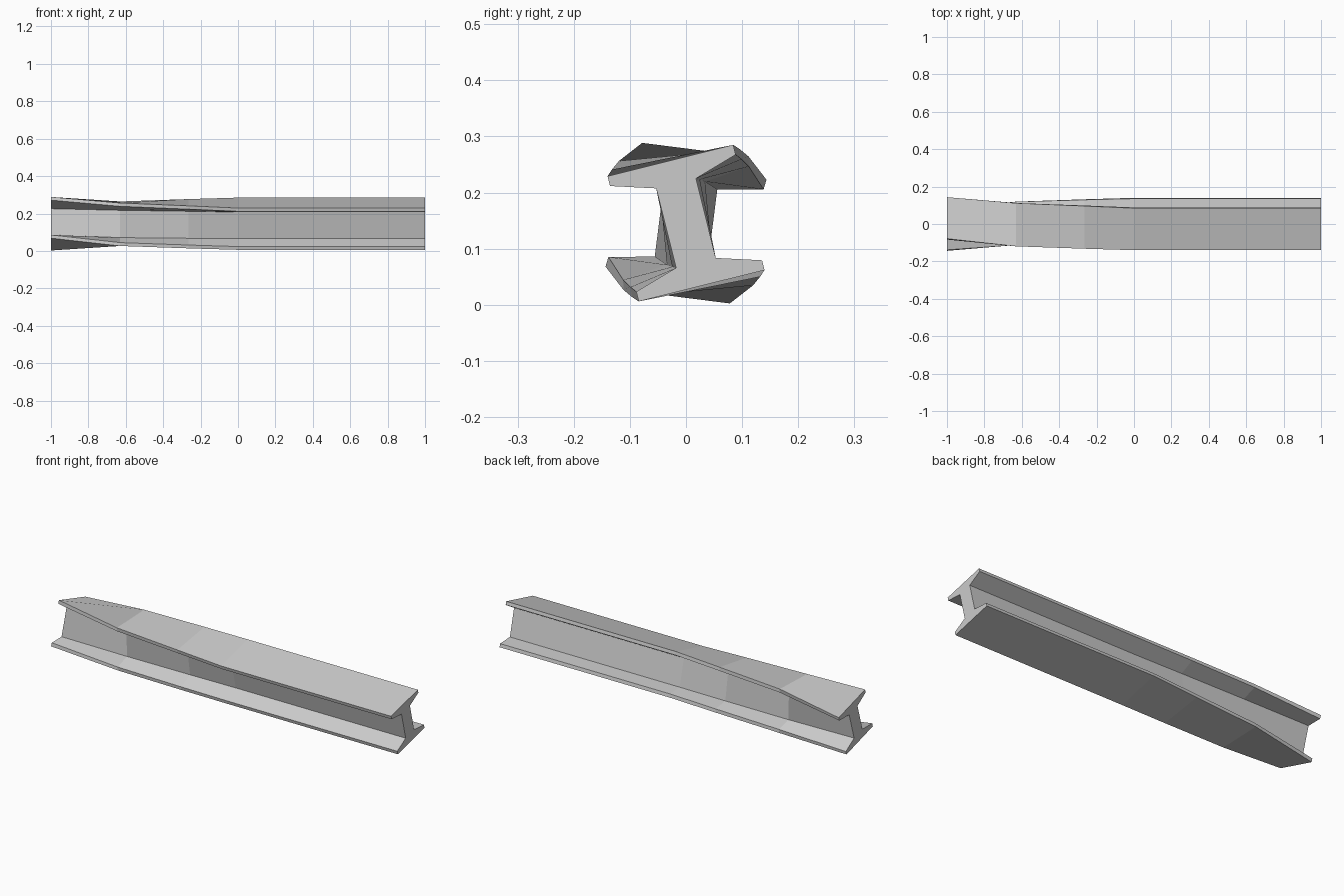
import bpy, bmesh, math

if "Cube" in bpy.data.objects:
    bpy.data.objects.remove(bpy.data.objects["Cube"])

# Half-width, half-height, tip underside, web root height, web half-thickness
W, H, TIP, ROOT, WEB = 0.1155, 0.115, 0.097, 0.073, 0.0365
CENTRE_Z = 0.1455

# Tapered-flange I profile: one quarter, mirrored round
quarter = [(W, H), (W, TIP), (WEB, ROOT)]
right = quarter + [(y, -z) for y, z in reversed(quarter)]
profile = right + [(-y, -z) for y, z in right]

# Stations along the beam: (x, twist in degrees)
stations = [(-1.0, -16.5), (-0.63, 2.0), (-0.265, 9.0), (0.0, 14.0), (1.0, 14.0)]

bm = bmesh.new()
rings = []
for x, deg in stations:
    c, s = math.cos(math.radians(deg)), math.sin(math.radians(deg))
    rings.append([bm.verts.new((x, y * c - z * s, y * s + z * c + CENTRE_Z))
                  for y, z in profile])

# Skin between stations
n = len(profile)
for a, b in zip(rings, rings[1:]):
    for i in range(n):
        j = (i + 1) % n
        bm.faces.new((a[i], a[j], b[j], b[i]))

# End caps
bm.faces.new(rings[0])
bm.faces.new(list(reversed(rings[-1])))
bmesh.ops.recalc_face_normals(bm, faces=bm.faces[:])

mesh = bpy.data.meshes.new("twisted_beam")
bm.to_mesh(mesh)
bm.free()
beam = bpy.data.objects.new("twisted_beam", mesh)
bpy.context.collection.objects.link(beam)
